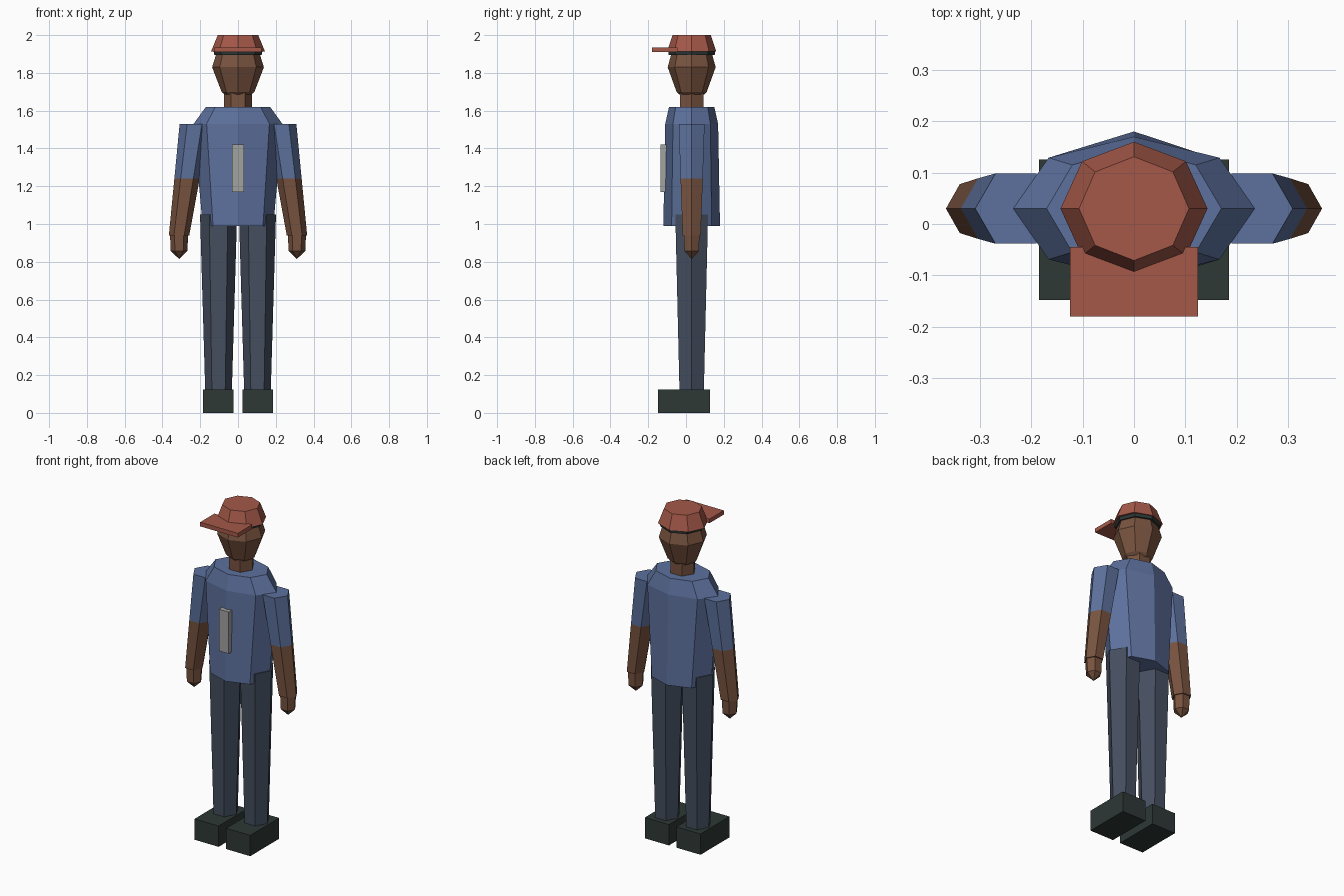
import bpy, bmesh, math

if "Cube" in bpy.data.objects:
    bpy.data.objects.remove(bpy.data.objects["Cube"])


def srgb(r, g, b):
    lin = lambda c: c / 12.92 if c <= 0.04045 else ((c + 0.055) / 1.055) ** 2.4
    return tuple(lin(c / 255) for c in (r, g, b)) + (1.0,)


def material(name, r, g, b):
    m = bpy.data.materials.new(name)
    m.diffuse_color = srgb(r, g, b)
    m.use_nodes = True
    m.node_tree.nodes["Principled BSDF"].inputs["Base Color"].default_value = m.diffuse_color
    return m


SHIRT = material("blue shirt", 93, 113, 157)
SKIN = material("brown skin", 120, 83, 63)
CAP = material("rust red", 165, 89, 73)
TROUSERS = material("slate trousers", 69, 79, 95)
DARK = material("dark green black", 46, 56, 54)
GREY = material("light grey", 160, 163, 160)
CY = 0.03  # body axis in y


def finish(bm, name, mat):
    bmesh.ops.recalc_face_normals(bm, faces=bm.faces)
    me = bpy.data.meshes.new(name)
    bm.to_mesh(me)
    bm.free()
    me.materials.append(mat)
    ob = bpy.data.objects.new(name, me)
    bpy.context.collection.objects.link(ob)
    return ob


def loft(name, mat, sides, rings):
    """Stack flat rings (x, z, radius x, radius y); a zero radius makes a tip."""
    bm = bmesh.new()
    loops = []
    for x, z, rx, ry in rings:
        if rx == 0:
            loops.append([bm.verts.new((x, CY, z))] * sides)
            continue
        loops.append([bm.verts.new((x + rx * math.cos(a), CY + ry * math.sin(a), z))
                      for a in (2 * math.pi * i / sides for i in range(sides))])
    for lo, hi in zip(loops, loops[1:]):
        for i in range(sides):
            j = (i + 1) % sides
            bm.faces.new(list(dict.fromkeys((lo[i], lo[j], hi[j], hi[i]))))
    for loop in (loops[0], loops[-1]):
        if len(set(loop)) > 2:
            bm.faces.new(loop)
    return finish(bm, name, mat)


def box(name, mat, lo, hi):
    bm = bmesh.new()
    bmesh.ops.create_cube(bm, size=1)
    for v in bm.verts:
        v.co = [(a + b) / 2 + c * (b - a) for a, b, c in zip(lo, hi, v.co)]
    return finish(bm, name, mat)


# Shirt body and front panel
loft("torso", SHIRT, 8, [(0, 0.99, 0.187, 0.15), (0, 1.53, 0.235, 0.14),
                         (0, 1.62, 0.17, 0.12)])
box("front_panel", GREY, (-0.033, -0.135, 1.17), (0.033, -0.10, 1.42))

# Head, neck and hair
loft("neck", SKIN, 6, [(0, 1.58, 0.074, 0.072), (0, 1.72, 0.074, 0.072)])
loft("head", SKIN, 8, [(0, 1.685, 0.07, 0.065), (0, 1.70, 0.087, 0.08),
                       (0, 1.83, 0.137, 0.127), (0, 1.91, 0.112, 0.105)])
loft("hair", DARK, 8, [(0, 1.895, 0.125, 0.122), (0, 1.92, 0.13, 0.125)])

# Cap
loft("cap_crown", CAP, 8, [(0, 1.913, 0.143, 0.13), (0, 2.0, 0.107, 0.101)])
box("cap_visor", CAP, (-0.125, -0.18, 1.91), (0.125, -0.045, 1.935))

for side, s in (("left", -1), ("right", 1)):
    # Leg and shoe
    loft(side + "_leg", TROUSERS, 6, [(s * 0.103, 0.10, 0.07, 0.074),
                                      (s * 0.103, 1.05, 0.098, 0.1)])
    xs = sorted((s * 0.025, s * 0.185))
    box(side + "_shoe", DARK, (xs[0], -0.148, 0), (xs[1], 0.126, 0.125))

    # Arm: bare below the elbow, sleeve above
    arm = loft(side + "_arm", SKIN, 6, [(s * 0.312, 0.94, 0.054, 0.055),
                                        (s * 0.27, 1.24, 0.067, 0.068),
                                        (s * 0.23, 1.53, 0.079, 0.079)])
    arm.data.materials.append(SHIRT)
    for f in arm.data.polygons:
        f.material_index = int(f.center.z > 1.24)

    # Hand
    loft(side + "_hand", SKIN, 6, [(s * 0.312, 0.815, 0, 0),
                                   (s * 0.312, 0.857, 0.044, 0.044),
                                   (s * 0.312, 0.945, 0.048, 0.048)])
